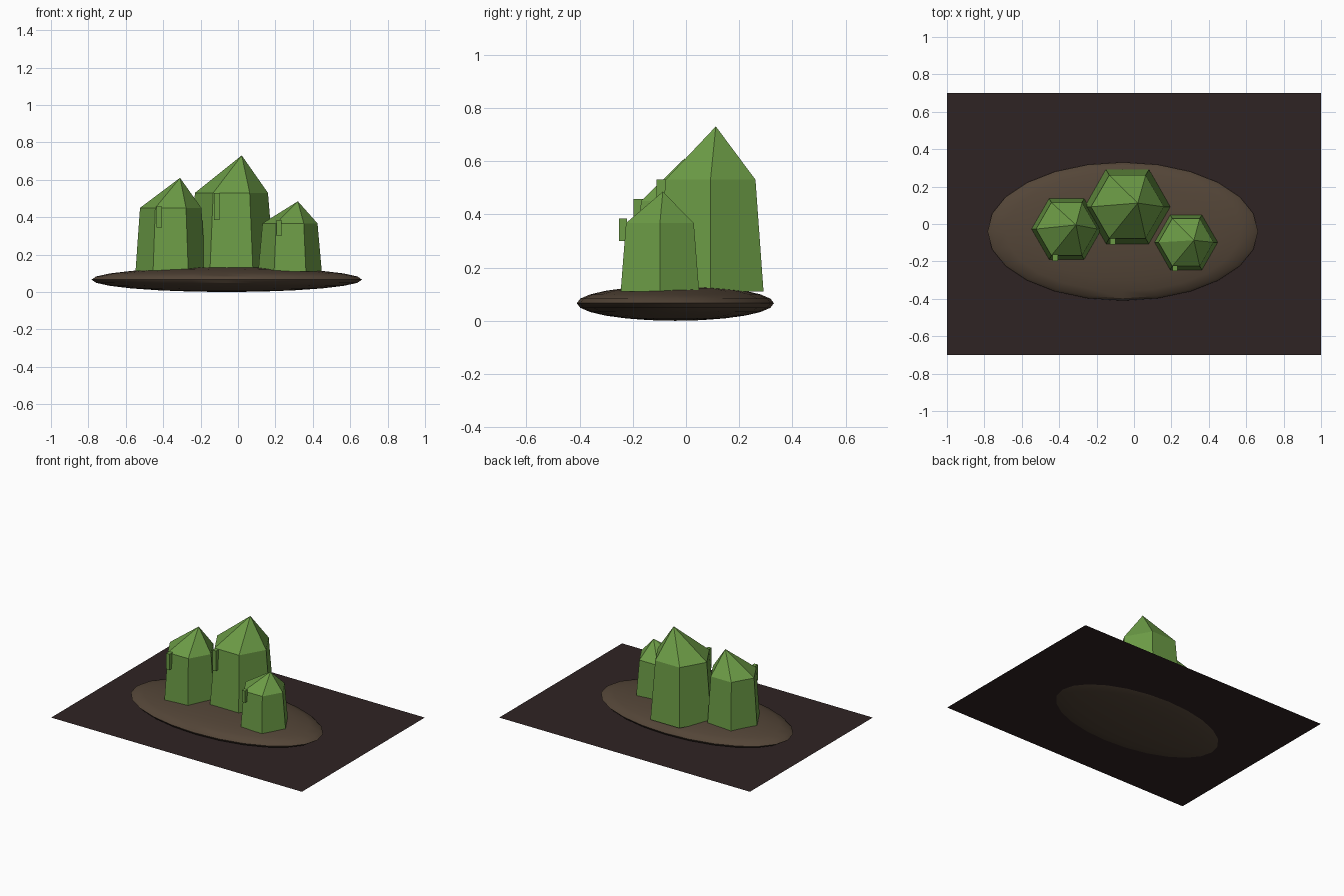
import bpy, bmesh, math

if "Cube" in bpy.data.objects:
    bpy.data.objects.remove(bpy.data.objects["Cube"])


def material(name, rgb):
    m = bpy.data.materials.new(name)
    m.diffuse_color = (*rgb, 1)
    m.use_nodes = True
    m.node_tree.nodes["Principled BSDF"].inputs["Base Color"].default_value = m.diffuse_color
    return m


GREEN = material("leaf green", (0.15, 0.33, 0.061))
SOIL = material("soil brown", (0.088, 0.06, 0.039))
GROUND = material("dark ground", (0.028, 0.0168, 0.0168))


def add_mesh(name, bm, mat):
    bmesh.ops.recalc_face_normals(bm, faces=bm.faces)
    mesh = bpy.data.meshes.new(name)
    bm.to_mesh(mesh)
    bm.free()
    mesh.materials.append(mat)
    ob = bpy.data.objects.new(name, mesh)
    bpy.context.collection.objects.link(ob)
    return ob


def hex_tower(name, center, r_base, r_top, z_base, z_top, apex):
    """Tapered six-sided body with an off-centre pointed cap."""
    bm = bmesh.new()

    def ring(r, z):
        return [bm.verts.new((center[0] + r * math.cos(i * math.pi / 3),
                              center[1] + r * math.sin(i * math.pi / 3), z))
                for i in range(6)]

    low, high = ring(r_base, z_base), ring(r_top, z_top)
    tip = bm.verts.new(apex)
    bm.faces.new(low)
    for i in range(6):
        j = (i + 1) % 6
        bm.faces.new((low[i], low[j], high[j], high[i]))
        bm.faces.new((high[i], high[j], tip))
    add_mesh(name, bm, GREEN)


def box(name, lo, hi):
    bm = bmesh.new()
    bmesh.ops.create_cube(bm, size=1)
    for v in bm.verts:
        v.co = [(a + b) / 2 + c * (b - a) for a, b, c in zip(lo, hi, v.co)]
    add_mesh(name, bm, GREEN)


# Flat ground sheet
bm = bmesh.new()
bmesh.ops.create_grid(bm, x_segments=1, y_segments=1, size=1)
for v in bm.verts:
    v.co = (v.co.x, v.co.y * 0.7, 0.035)
add_mesh("ground_sheet", bm, GROUND)

# Flattened oval mound passing through the sheet
bpy.ops.mesh.primitive_uv_sphere_add(segments=24, ring_count=12, radius=1)
mound = bpy.context.object
mound.name = "soil_mound"
for v in mound.data.vertices:
    v.co = (v.co.x * 0.723 - 0.06, v.co.y * 0.37 - 0.04, v.co.z * 0.066 + 0.066)
mound.data.materials.append(SOIL)
bpy.ops.object.shade_smooth_by_angle()

# Three pointed towers
hex_tower("middle_tower", (-0.035, 0.092), 0.23, 0.195, 0.11, 0.53, (0.02, 0.112, 0.73))
hex_tower("left_tower", (-0.36, -0.027), 0.188, 0.164, 0.11, 0.45, (-0.31, -0.005, 0.61))
hex_tower("right_tower", (0.278, -0.098), 0.17, 0.147, 0.11, 0.367, (0.32, -0.087, 0.485))

# Narrow strips on the front walls
box("middle_strip", (-0.127, -0.11, 0.385), (-0.1, -0.065, 0.53))
box("left_strip", (-0.435, -0.198, 0.345), (-0.407, -0.162, 0.458))
box("right_strip", (0.207, -0.252, 0.3), (0.233, -0.222, 0.385))
